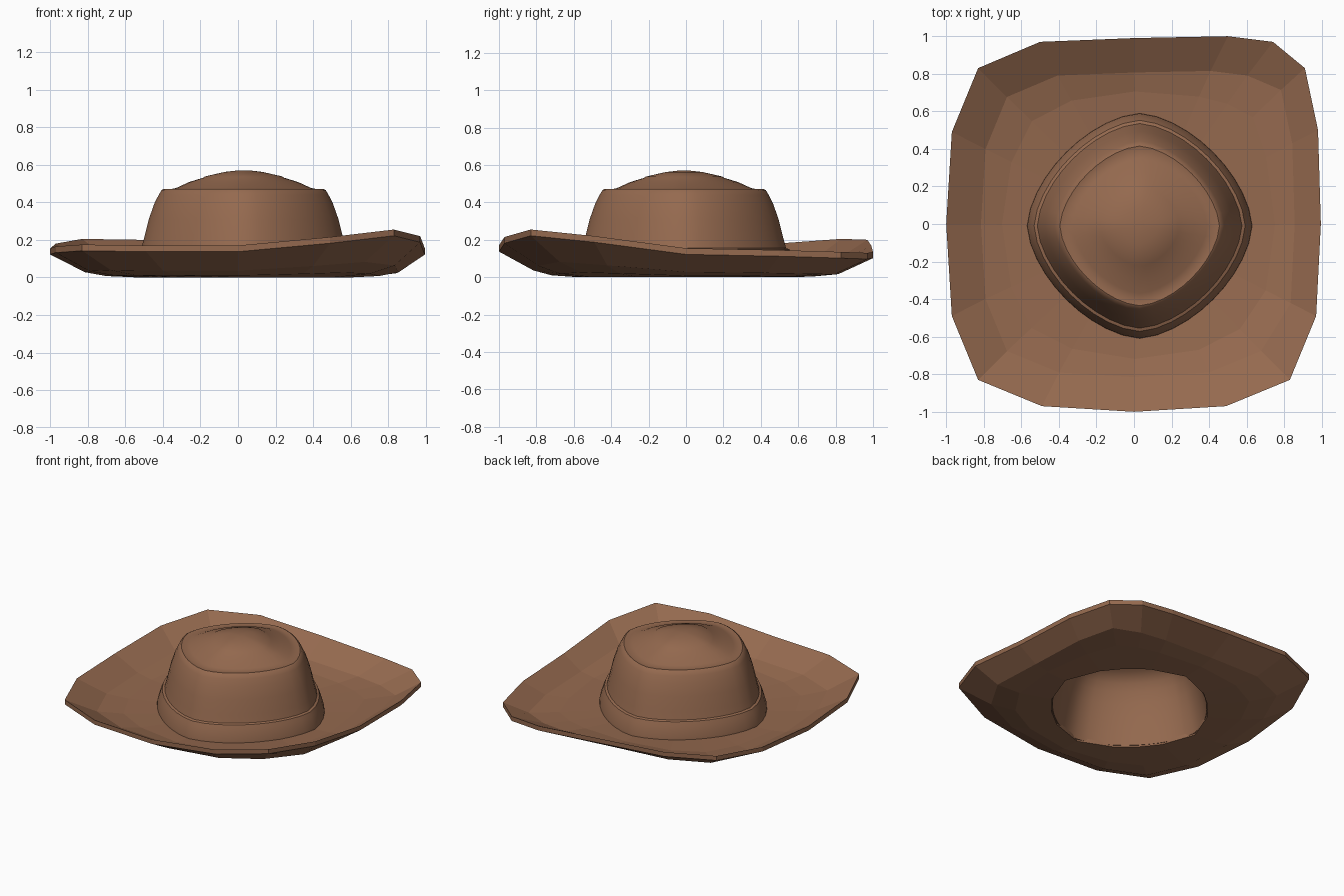
import bpy, bmesh, math

if "Cube" in bpy.data.objects:
    bpy.data.objects.remove(bpy.data.objects["Cube"])

leather = bpy.data.materials.new("brown_leather")
leather.diffuse_color = (0.30, 0.143, 0.078, 1)
leather.use_nodes = True
leather.node_tree.nodes["Principled BSDF"].inputs["Base Color"].default_value = leather.diffuse_color

CX, CY = 0.03, -0.01      # the crown sits slightly off centre


def crown_point(angle, r, z, n=1.63):
    """Point on a softly diamond-shaped ring around the crown axis."""
    c, s = math.cos(angle), math.sin(angle)
    k = r / (abs(c) ** n + abs(s) ** n) ** (1 / n)
    return (CX + k * c, CY + k * s, z)


def bridge(bm, a, b):
    """Quads between two rings of equal length."""
    for i in range(len(a)):
        j = (i + 1) % len(a)
        bm.faces.new((a[i], a[j], b[j], b[i]))


def finish(bm, name):
    bmesh.ops.recalc_face_normals(bm, faces=bm.faces)
    me = bpy.data.meshes.new(name)
    bm.to_mesh(me)
    bm.free()
    me.materials.append(leather)
    ob = bpy.data.objects.new(name, me)
    bpy.context.collection.objects.link(ob)
    return ob


# Brim: rounded square with flat facets, upturned unevenly at the corners
# x, y, top height of the outer edge
outline = [
    (.995, 0, .155), (.98, .5, .145), (.91, .83, .135), (.74, .97, .13),
    (.5, 1, .135), (0, .99, .17), (-.5, .97, .20), (-.83, .83, .205),
    (-.97, .49, .18), (-1, 0, .155), (-.97, -.49, .165), (-.83, -.83, .175),
    (-.49, -.97, .17), (0, -1, .17), (.49, -.97, .215), (.83, -.83, .255),
    (.97, -.49, .22)]

bm = bmesh.new()
top, under = [[] for _ in range(4)], [[] for _ in range(4)]
for x, y, z in outline:
    a = math.atan2(y - CY, x - CX)
    s = .86 if x > .9 else .815
    zc = .047 + (z - .13) * .55
    hx, hy, _ = crown_point(a, .565, 0)
    mx, my = x * s * .6 + hx * .4, y * s * .6 + hy * .4
    for k, (px, py, pz) in enumerate([
            (x, y, z), (x * s, y * s, zc),
            (mx, my, .036 + (z - .13) * .18), (hx, hy, .03)]):
        top[k].append(bm.verts.new((px, py, pz)))
        under[k].append(bm.verts.new((px, py, max(pz - .033, 0))))
for k in range(3):
    bridge(bm, top[k], top[k + 1])
    bridge(bm, under[k], under[k + 1])
bridge(bm, top[0], under[0])
bridge(bm, top[3], under[3])
finish(bm, "brim")

# Crown: outer skin with flared band and ridged dome, then hollow lining
outer = [(.60, .022), (.598, .05), (.575, .12), (.562, .15), (.545, .156),
         (.53, .21), (.505, .31), (.475, .395), (.452, .44), (.437, .465),
         (.425, .472), (.40, .468), (.36, .476), (.29, .508), (.215, .531),
         (.205, .538), (.10, .562), (.03, .57)]
lining = [(.03, .552), (.20, .525), (.30, .497), (.36, .475), (.40, .452),
          (.43, .42), (.46, .37), (.49, .29), (.514, .2), (.535, .11),
          (.556, .01)]
SEG = 40

bm = bmesh.new()
rings = [[bm.verts.new(crown_point(2 * math.pi * i / SEG, r, z))
          for i in range(SEG)] for r, z in outer + lining]
last = len(outer) - 1
for k in range(len(rings) - 1):
    if k != last:                      # the dome centres are capped instead
        bridge(bm, rings[k], rings[k + 1])
bridge(bm, rings[-1], rings[0])
bm.faces.new(rings[last])
bm.faces.new(rings[last + 1])
crown = finish(bm, "crown")

bpy.ops.object.select_all(action='DESELECT')
crown.select_set(True)
bpy.context.view_layer.objects.active = crown
bpy.ops.object.shade_smooth_by_angle(angle=math.radians(30))
